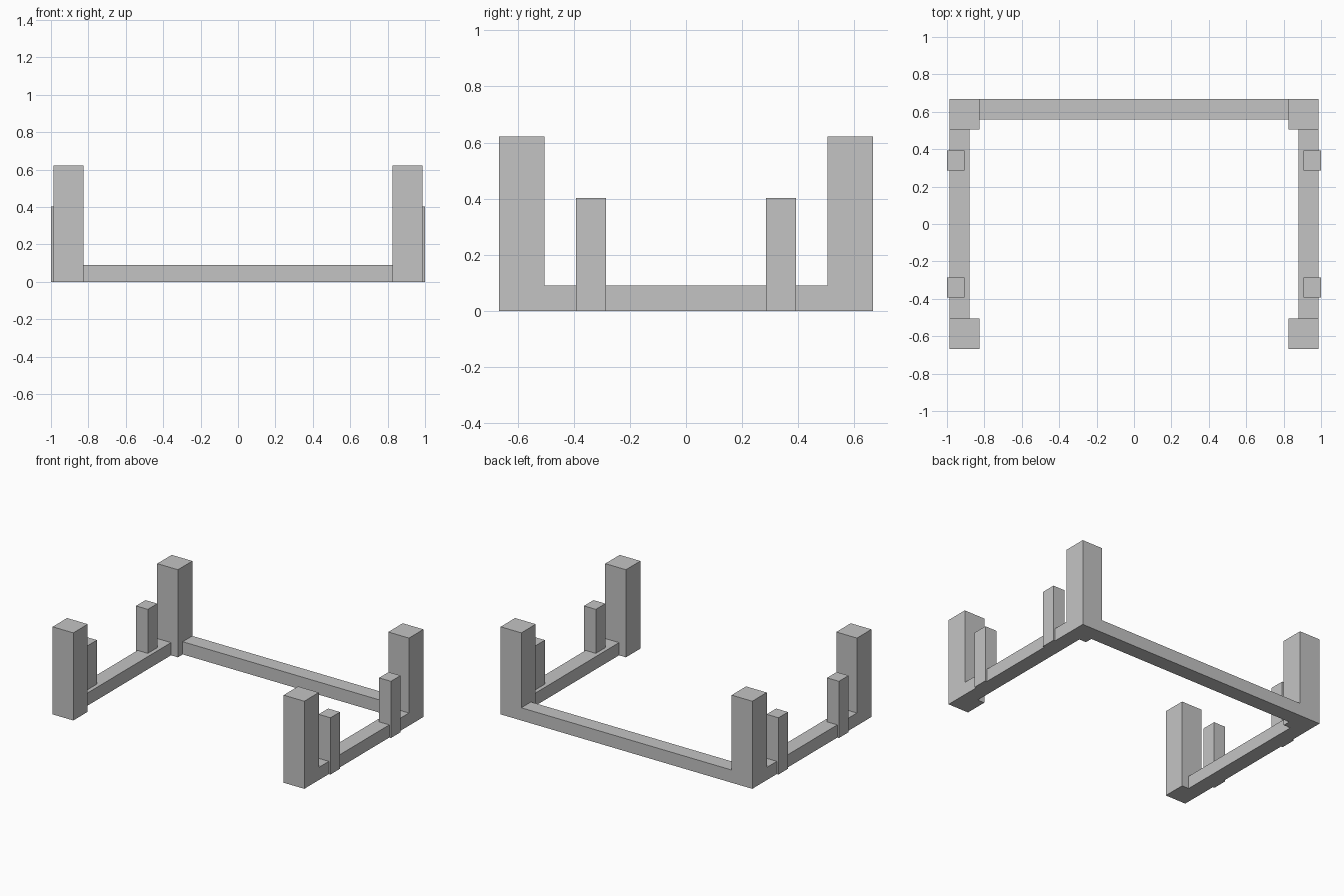
import bpy

cube = bpy.data.objects.get("Cube")
if cube:
    bpy.data.objects.remove(cube, do_unlink=True)

# Single plain grey material
GREY = (0.55, 0.55, 0.55, 1.0)
grey = bpy.data.materials.new("plain grey")
grey.use_nodes = True
grey.diffuse_color = GREY
grey.node_tree.nodes["Principled BSDF"].inputs["Base Color"].default_value = GREY


def box(name, x, y, height):
    """Box on the ground, spanning the given x and y ranges."""
    bpy.ops.mesh.primitive_cube_add(size=1)
    ob = bpy.context.object
    ob.name = name
    ob.location = (sum(x) / 2, sum(y) / 2, height / 2)
    ob.scale = (abs(x[1] - x[0]), abs(y[1] - y[0]), height)
    bpy.ops.object.transform_apply(location=True, rotation=False, scale=True)
    ob.data.materials.append(grey)
    return ob


# Outer and inner limits of the corner posts
OUT_X, IN_X = 0.987, 0.825
OUT_Y, IN_Y = 0.667, 0.505
RAIL_WIDTH, RAIL_HEIGHT = 0.108, 0.09

for side, sx in (("left", 1), ("right", -1)):
    # Side rail between the corner posts
    box(f"{side}_rail", (sx * (OUT_X - RAIL_WIDTH), sx * OUT_X), (-IN_Y, IN_Y), RAIL_HEIGHT)
    for end, sy in (("front", -1), ("back", 1)):
        # Tall corner post and the short stake beside it
        box(f"{end}_{side}_corner_post", (sx * IN_X, sx * OUT_X), (sy * IN_Y, sy * OUT_Y), 0.621)
        box(f"{end}_{side}_stake", (sx * 0.907, sx * 1.0), (sy * 0.285, sy * 0.392), 0.402)

# Back rail; the front stays open
box("back_rail", (-IN_X, IN_X), (OUT_Y - RAIL_WIDTH, OUT_Y), RAIL_HEIGHT)
